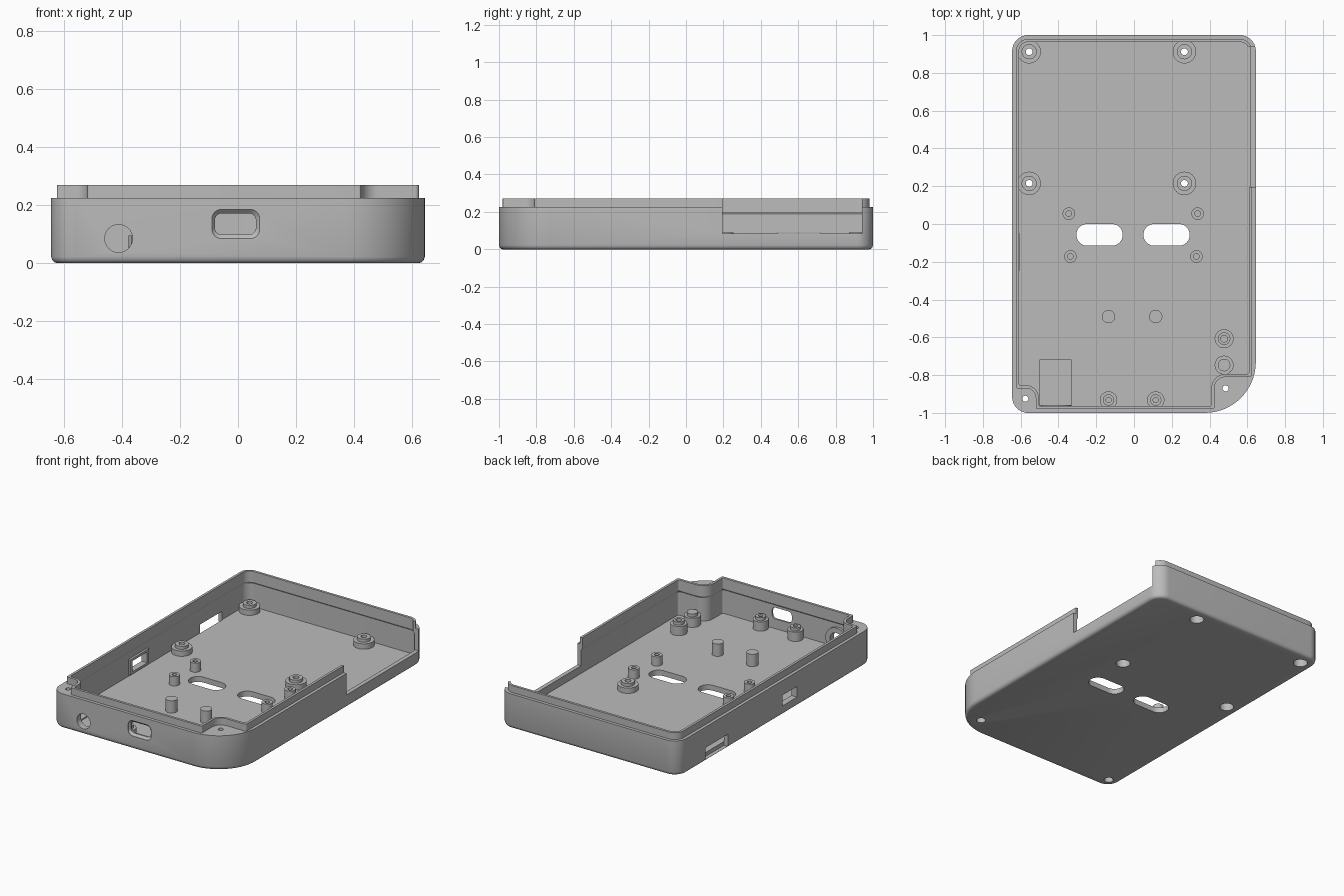
import bpy, bmesh, math
from mathutils import Matrix, Vector

if "Cube" in bpy.data.objects:
    bpy.data.objects.remove(bpy.data.objects["Cube"], do_unlink=True)

grey = bpy.data.materials.new("plain grey")
grey.use_nodes = True
grey.diffuse_color = (0.5, 0.5, 0.5, 1)
grey.node_tree.nodes["Principled BSDF"].inputs["Base Color"].default_value = grey.diffuse_color

W, L = 0.645, 1.0                 # half width and half length
FLOOR, RIM, TOP = 0.035, 0.225, 0.27
FACE_FRONT = Matrix.Rotation(math.pi / 2, 4, "X")   # local z becomes -y


# ---------- outlines ----------
def rounded(corners, steps=8):
    """Round every right-angled corner (x, y, radius) of an outline."""
    pts = []
    for i, (x, y, r) in enumerate(corners):
        p = Vector((x, y))
        a = (Vector(corners[i - 1][:2]) - p).normalized()
        b = (Vector(corners[(i + 1) % len(corners)][:2]) - p).normalized()
        c = p + (a + b) * r
        for k in range(steps + 1):
            t = math.pi / 2 * k / steps
            pts.append(c - b * r * math.cos(t) - a * r * math.sin(t))
    return pts


def outer(d):
    w, l, r = W - d, L - d, 0.085 - d
    return rounded([(-w, -l, r), (w, -l, 0.27 - d), (w, l, r), (-w, l, r)], 14)


def inner(d):
    """Inside outline, stepping around the two front screw corners."""
    w, l, r = W - d, L - d, 0.085 - d
    xl, yl, xr, yr = d - 0.54, d - 0.89, 0.445 - d, d - 0.83
    return rounded([(xl, -l, 0.008), (xr, -l, 0.008), (xr, yr, 0.04 + d),
                    (w, yr, 0.015), (w, l, r), (-w, l, r),
                    (-w, yl, 0.008), (xl, yl, 0.03 + d)])


def rect(x0, x1, y0, y1, r):
    return rounded([(x0, y0, r), (x1, y0, r), (x1, y1, r), (x0, y1, r)])


def circle(r, n=32):
    return [Vector((r * math.cos(2 * math.pi * k / n), r * math.sin(2 * math.pi * k / n)))
            for k in range(n)]


# ---------- solids ----------
def finish(name, bm, matrix=Matrix()):
    bmesh.ops.recalc_face_normals(bm, faces=bm.faces)
    me = bpy.data.meshes.new(name)
    bm.to_mesh(me)
    bm.free()
    me.transform(matrix)
    me.materials.append(grey)
    ob = bpy.data.objects.new(name, me)
    bpy.context.collection.objects.link(ob)
    return ob


def loft(name, rings, matrix=Matrix(), closed=False):
    """Skin a stack of (outline, z) rings; closed joins last to first."""
    bm = bmesh.new()
    loops = [[bm.verts.new((p.x, p.y, z)) for p in pts] for pts, z in rings]
    pairs = list(zip(loops, loops[1:]))
    if closed:
        pairs.append((loops[-1], loops[0]))
    else:
        bm.faces.new(loops[0])
        bm.faces.new(loops[-1])
    n = len(loops[0])
    for a, b in pairs:
        for i in range(n):
            j = (i + 1) % n
            bm.faces.new((a[i], a[j], b[j], b[i]))
    return finish(name, bm, matrix)


def box(name, x0, x1, y0, y1, z0, z1):
    bm = bmesh.new()
    bmesh.ops.create_cube(bm, size=1)
    m = Matrix.Translation(((x0 + x1) / 2, (y0 + y1) / 2, (z0 + z1) / 2))
    return finish(name, bm, m @ Matrix.Diagonal((x1 - x0, y1 - y0, z1 - z0, 1)))


def turned(name, profile, x, y, closed=False):
    return loft(name, [(circle(r), z) for r, z in profile],
                Matrix.Translation((x, y, 0)), closed)


def cut(ob, cutters):
    for c in cutters:
        mod = ob.modifiers.new("cut", "BOOLEAN")
        mod.operation, mod.solver, mod.object = "DIFFERENCE", "EXACT", c
    bpy.context.view_layer.update()
    graph = bpy.context.evaluated_depsgraph_get()
    me = bpy.data.meshes.new_from_object(ob.evaluated_get(graph))
    ob.modifiers.clear()
    ob.data = me


parts, helpers = [], []


def helper(ob):
    ob.hide_render = True
    helpers.append(ob)
    return ob


# ---------- main parts ----------
tray = loft("tray", [(outer(0.02), 0), (outer(0.011), 0.003), (outer(0.004), 0.01),
                     (outer(0), 0.022), (outer(0), RIM)])
lip = loft("rim_lip", [(inner(0.02), 0.185), (inner(0.02), TOP)])
frame = box("window_frame", -0.625, -0.604, -0.245, -0.05, 0.045, 0.145)

# ---------- cutters ----------
cavity = helper(loft("cavity_cutter", [(inner(0.027), FLOOR), (inner(0.027), 0.4)]))
lip_hole = helper(loft("lip_cutter", [(inner(0.0265), 0.17), (inner(0.0265), 0.185),
                                      (inner(0.036), 0.2), (inner(0.036), 0.4)]))
side_gap = helper(box("side_gap_cutter", 0.6, 0.7, 0.195, 0.94, 0.085, 0.4))
window = helper(box("window_cutter", -0.7, -0.59, -0.22, -0.07, 0.06, 0.13))
low_window = helper(box("low_window_cutter", -0.7, -0.616, 0.49, 0.72, 0.01, 0.09))
recess = helper(box("jack_recess_cutter", -0.5, -0.33, -0.96, -0.72, 0.027, 0.1))

small, large = rect(-0.08, 0.062, 0.098, 0.172, 0.025), rect(-0.09, 0.075, 0.085, 0.185, 0.032)
port = helper(loft("port_cutter", [(small, 0.9), (small, 0.985), (large, 0.998), (large, 1.1)],
                   FACE_FRONT))
jack_matrix = Matrix.Translation((-0.412, 0, 0.085)) @ FACE_FRONT
jack = helper(loft("jack_cutter", [(circle(0.048), 0.9), (circle(0.048), 1.1)], jack_matrix))

cutters = [cavity, side_gap, window, low_window, recess, port, jack]
for x0 in (-0.305, 0.05):
    slot = rect(x0, x0 + 0.245, -0.115, 0, 0.057)
    cutters.append(helper(loft("slot_cutter", [(slot, -0.1), (slot, 0.1)])))
for x, y in ((-0.575, -0.925), (0.485, -0.87)):
    cutters.append(helper(turned("screw_cutter", [(0.028, -0.1), (0.028, 0.05),
                                                  (0.016, 0.05), (0.016, 0.4)], x, y)))
mounts = [(x, y) for x in (-0.555, 0.267) for y in (0.215, 0.912)]
for x, y in mounts:
    cutters.append(helper(turned("mount_cutter", [(0.043, -0.1), (0.043, 0.1)], x, y)))

cut(tray, cutters)
cut(lip, [lip_hole, side_gap])
cut(frame, [window])
parts += [tray, lip, frame]

# ---------- posts ----------
for x, y in mounts:
    parts.append(turned("mount_standoff", [
        (0.018, 0.09), (0.04, 0.09), (0.04, 0.07), (0.062, 0.07),
        (0.062, 0.03), (0.043, 0.03), (0.043, 0.05), (0.018, 0.05)], x, y, True))

for x, y in ((-0.345, 0.055), (0.337, 0.055), (-0.337, -0.172), (0.33, -0.172)):
    parts.append(turned("board_post", [(0.033, 0.03), (0.033, 0.095), (0.015, 0.095),
                                       (0.015, 0.045)], x, y))

for x in (-0.135, 0.115):
    parts.append(turned("support_peg", [(0.035, 0.03), (0.035, 0.115)], x, -0.49))
    parts.append(turned("front_post", [
        (0.046, 0.03), (0.046, 0.095), (0.03, 0.095), (0.03, 0.115),
        (0.014, 0.115), (0.014, 0.05)], x, -0.932))

parts.append(turned("side_post", [
    (0.05, 0.03), (0.05, 0.095), (0.033, 0.095), (0.033, 0.115),
    (0.018, 0.115), (0.018, 0.05)], 0.477, -0.607))
parts.append(turned("side_peg", [
    (0.05, 0.03), (0.05, 0.095), (0.033, 0.095), (0.033, 0.115)], 0.477, -0.747))

# Collar around the round front opening
parts.append(loft("jack_collar", [(circle(0.048), 0.958), (circle(0.08), 0.958),
                                  (circle(0.08), 0.98), (circle(0.048), 0.98)],
                  jack_matrix, True))

# ---------- clean up and shading ----------
for ob in helpers:
    bpy.data.objects.remove(ob, do_unlink=True)
for ob in parts:
    ob.data.shade_smooth()
    ob.data.set_sharp_from_angle(angle=math.radians(30))
